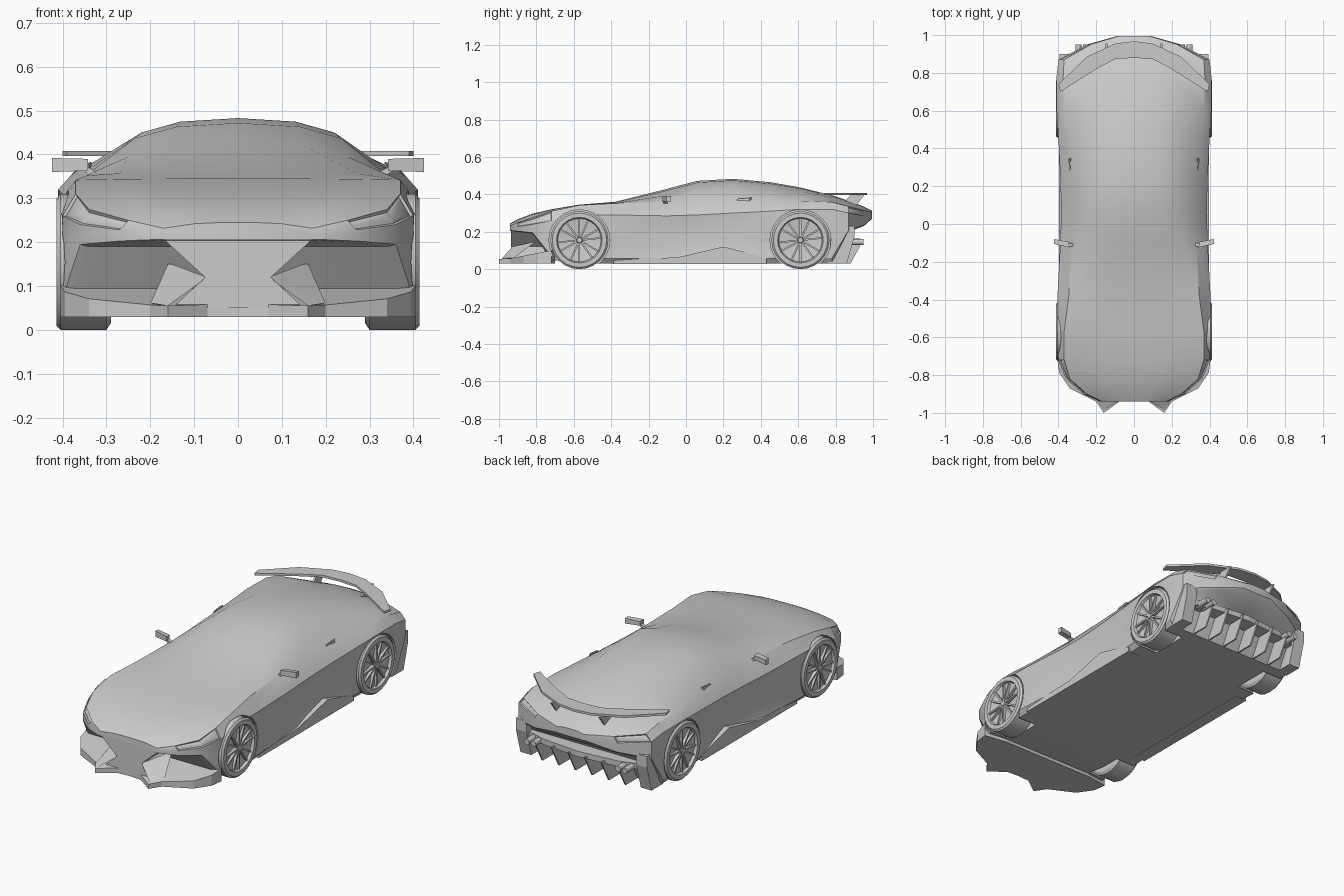
import bpy, bmesh, math
from mathutils import Vector, Matrix

cube = bpy.data.objects.get("Cube")
if cube:
    bpy.data.objects.remove(cube, do_unlink=True)

grey = bpy.data.materials.new("plain_grey")
grey.use_nodes = True
grey.diffuse_color = (0.6, 0.6, 0.6, 1)
grey.node_tree.nodes["Principled BSDF"].inputs["Base Color"].default_value = (0.6, 0.6, 0.6, 1)


def finish(name, bm, mirror=False, smooth=None):
    """Turn a bmesh into an object, optionally mirrored across x."""
    bmesh.ops.recalc_face_normals(bm, faces=bm.faces)
    mesh = bpy.data.meshes.new(name)
    bm.to_mesh(mesh)
    bm.free()
    mesh.materials.append(grey)
    ob = bpy.data.objects.new(name, mesh)
    bpy.context.collection.objects.link(ob)
    if mirror:
        ob.modifiers.new("Mirror", 'MIRROR')
    if smooth:
        shade(ob, smooth)
    return ob


def shade(ob, angle):
    bpy.ops.object.select_all(action='DESELECT')
    ob.select_set(True)
    bpy.context.view_layer.objects.active = ob
    bpy.ops.object.shade_smooth_by_angle(angle=math.radians(angle))


def loft(bm, rings, caps=True):
    """Skin closed rings of points; returns faces keyed by (ring, side)."""
    rows = [[bm.verts.new(p) for p in r] for r in rings]
    n, faces = len(rows[0]), {}
    for i in range(len(rows) - 1):
        for j in range(n):
            k = (j + 1) % n
            faces[i, j] = bm.faces.new((rows[i][j], rows[i][k], rows[i + 1][k], rows[i + 1][j]))
    if caps:
        bm.faces.new(rows[0])
        bm.faces.new(rows[-1])
    return faces


def prism(name, bottom, top, mirror=True):
    bm = bmesh.new()
    loft(bm, [bottom, top])
    return finish(name, bm, mirror)


def side_plate(name, profile, x0, x1, mirror=True):
    """Profile in (y, z), extruded along x."""
    return prism(name, [(x0, y, z) for y, z in profile], [(x1, y, z) for y, z in profile], mirror)


# Body shell: y, half width, bottom, shoulder z, belt x, belt z, roof x, roof z, top z
STATIONS = [
    (-.94, .18, .205, .22, .17, .232, .10, .242, .245),
    (-.90, .27, .20, .228, .25, .25, .17, .262, .267),
    (-.82, .36, .19, .24, .34, .275, .24, .292, .297),
    (-.72, .40, .05, .26, .37, .31, .25, .318, .32),
    (-.57, .41, .03, .29, .37, .342, .26, .344, .345),
    (-.38, .405, .03, .29, .345, .352, .27, .357, .36),
    (-.1, .39, .03, .285, .33, .36, .25, .395, .43),
    (.06, .385, .03, .29, .33, .365, .235, .437, .472),
    (.25, .39, .03, .30, .335, .37, .22, .45, .483),
    (.45, .40, .03, .31, .35, .37, .21, .435, .465),
    (.61, .41, .03, .32, .37, .365, .20, .417, .437),
    (.78, .41, .03, .32, .375, .358, .20, .382, .395),
    (.87, .40, .20, .30, .37, .335, .20, .355, .365),
    (.95, .25, .23, .285, .23, .315, .13, .328, .335),
    (.995, .09, .27, .285, .08, .303, .05, .31, .312),
]


def ring(y, w, zb, zs, wf, zf, wr, zr, zt):
    dent = .025 if -.35 < y < .35 else 0
    h = zs - zb
    half = [(0, zb), (w - .02, zb), (w, zb + h * .1), (w - dent, zb + h * .4), (w, zs),
            (wf, zf), (wr, zr), (wr * .6, zr + (zt - zr) * .75), (0, zt)]
    return [(x, y, z) for x, z in half] + [(-x, y, z) for x, z in half[-2:0:-1]]


bm = bmesh.new()
skin = loft(bm, [ring(*s) for s in STATIONS])
bmesh.ops.recalc_face_normals(bm, faces=bm.faces)
# Sunken head and tail lamps on both sides
for spans in ((1, 2), (12,)):
    for side in (4, 11):
        lamp = [skin[i, side] for i in spans]
        bmesh.ops.inset_region(bm, faces=lamp, thickness=.006, depth=-.006)
        bmesh.ops.inset_individual(bm, faces=lamp, thickness=.009, depth=.003)
body = finish("body_shell", bm)

# Wheel arches cut out of the body
WHEELS = ((-.57, "front"), (.612, "rear"))
RADIUS = .155
for y, _ in WHEELS:
    for s in (-1, 1):
        bm = bmesh.new()
        bmesh.ops.create_cone(bm, cap_ends=True, segments=24, radius1=.163, radius2=.163, depth=.2,
                              matrix=Matrix.Translation((s * .375, y, RADIUS)) @ Matrix.Rotation(math.pi / 2, 4, 'Y'))
        cutter = finish("arch_cutter", bm)
        cutter.hide_render = True
        mod = body.modifiers.new("Arch", 'BOOLEAN')
        mod.operation, mod.solver, mod.object = 'DIFFERENCE', 'EXACT', cutter
        bpy.context.view_layer.objects.active = body
        bpy.ops.object.modifier_apply(modifier=mod.name)
        bpy.data.objects.remove(cutter, do_unlink=True)
shade(body, 32)

# Wheels: revolved tyre and rim, then paired thin spokes
TYRE = [(.29, 0), (.29, .14), (.30, RADIUS), (.405, RADIUS), (.414, .145), (.414, .122), (.40, .116), (.385, 0)]
for y, place in WHEELS:
    bm = bmesh.new()
    spin = [Matrix.Rotation(2 * math.pi * k / 24, 3, 'X') for k in range(24)]
    centre = Vector((0, y, RADIUS))
    loft(bm, [[m @ Vector((x, 0, max(r, .001))) + centre for m in spin] for x, r in TYRE])
    finish(place + "_wheel", bm, True, 30)
    bm = bmesh.new()
    for k in range(12):
        turn = Matrix.Translation((0, y, RADIUS)) @ Matrix.Rotation(math.tau * (k + .2 * (k % 2)) / 12, 4, 'X')
        bmesh.ops.create_cube(bm, size=1, matrix=turn @ Matrix.Translation((.398, 0, .066)) @ Matrix.Diagonal((.02, .009, .1, 1)))
    bmesh.ops.create_cone(bm, cap_ends=True, segments=12, radius1=.018, radius2=.014, depth=.03,
                          matrix=Matrix.Translation((.395, y, RADIUS)) @ Matrix.Rotation(math.pi / 2, 4, 'Y'))
    finish(place + "_spokes", bm, True)

# Front splitter with pointed lips, rising toward the rear
plan = [(0, -.93), (.07, -.935), (.16, -1), (.20, -.94), (.34, -.87), (.395, -.79), (.405, -.72), (.28, -.7), (0, -.7)]
prism("front_splitter", [(x, y, .03) for x, y in plan],
      [(x, y, .055 + .2 * max(0, y + .95)) for x, y in plan])

# Nose centre between the intakes
nose = [(0, .05), (.15, .05), (.075, .12), (.17, .207), (0, .23)]
prism("nose_centre", [(x, -.935, z) for x, z in nose], [(x, -.74, z) for x, z in nose])

# Intake cheeks: diagonal vanes on the splitter
prism("intake_vane", [(.16, -.985, .055), (.19, -.95, .06), (.08, -.92, .12), (.07, -.93, .12)],
      [(.17, -.93, .055), (.2, -.92, .06), (.16, -.8, .15), (.15, -.8, .15)])

# Side sills
side_plate("side_sill", [(-.39, .028), (-.38, .055), (-.05, .062), (.2, .12), (.3, .095), (.43, .06), (.43, .028)], .33, .398)

# Rear wing with forward swept tips
front = [(0, .88), (.1, .873), (.2, .82), (.39, .70)]
back = [(.4, .74), (.25, .885), (.1, .955), (0, .968)]
wing = front + back
prism("rear_wing", [(x, y, .396) for x, y in wing], [(x, y, .408) for x, y in wing])
side_plate("wing_strut", [(.84, .35), (.91, .34), (.955, .398), (.88, .398)], .14, .15)

# Rear bumper corners, cross bar, diffuser fins and exhausts
side_plate("bumper_corner", [(.76, .03), (.86, .03), (.90, .17), (.90, .23), (.78, .23)], .33, .395)
bar = [(0, .93), (.22, .91), (.36, .87), (.36, .78), (0, .78)]
prism("rear_bar", [(x, y, .135) for x, y in bar], [(x, y, .165) for x, y in bar])
for k in range(6):
    x = (k - 2.5) * .1
    side_plate("diffuser_fin", [(.72, .03), (.88, .03), (.945, .15), (.80, .15)], x - .004, x + .004, False)
bm = bmesh.new()
for x in (.255, .295):
    bmesh.ops.create_cone(bm, cap_ends=True, segments=12, radius1=.016, radius2=.016, depth=.09,
                          matrix=Matrix.Translation((x, .905, .145)) @ Matrix.Rotation(math.pi / 2, 4, 'X'))
finish("exhaust_pipes", bm, True, 40)

# Door mirrors on short stalks
prism("mirror_housing", [(.342, -.125, .363), (.424, -.105, .36), (.424, -.08, .362), (.345, -.095, .365)],
      [(.342, -.125, .39), (.424, -.105, .392), (.424, -.08, .39), (.345, -.095, .388)])
prism("mirror_stalk", [(.30, -.12, .35), (.33, -.12, .345), (.33, -.1, .345), (.30, -.1, .35)],
      [(.34, -.12, .37), (.36, -.12, .37), (.36, -.1, .37), (.34, -.1, .37)])

# Shoulder flaps behind the doors
prism("shoulder_flap", [(.338, .27, .36), (.348, .34, .355), (.33, .35, .36)],
      [(.34, .275, .376), (.343, .34, .381), (.335, .35, .383)])
